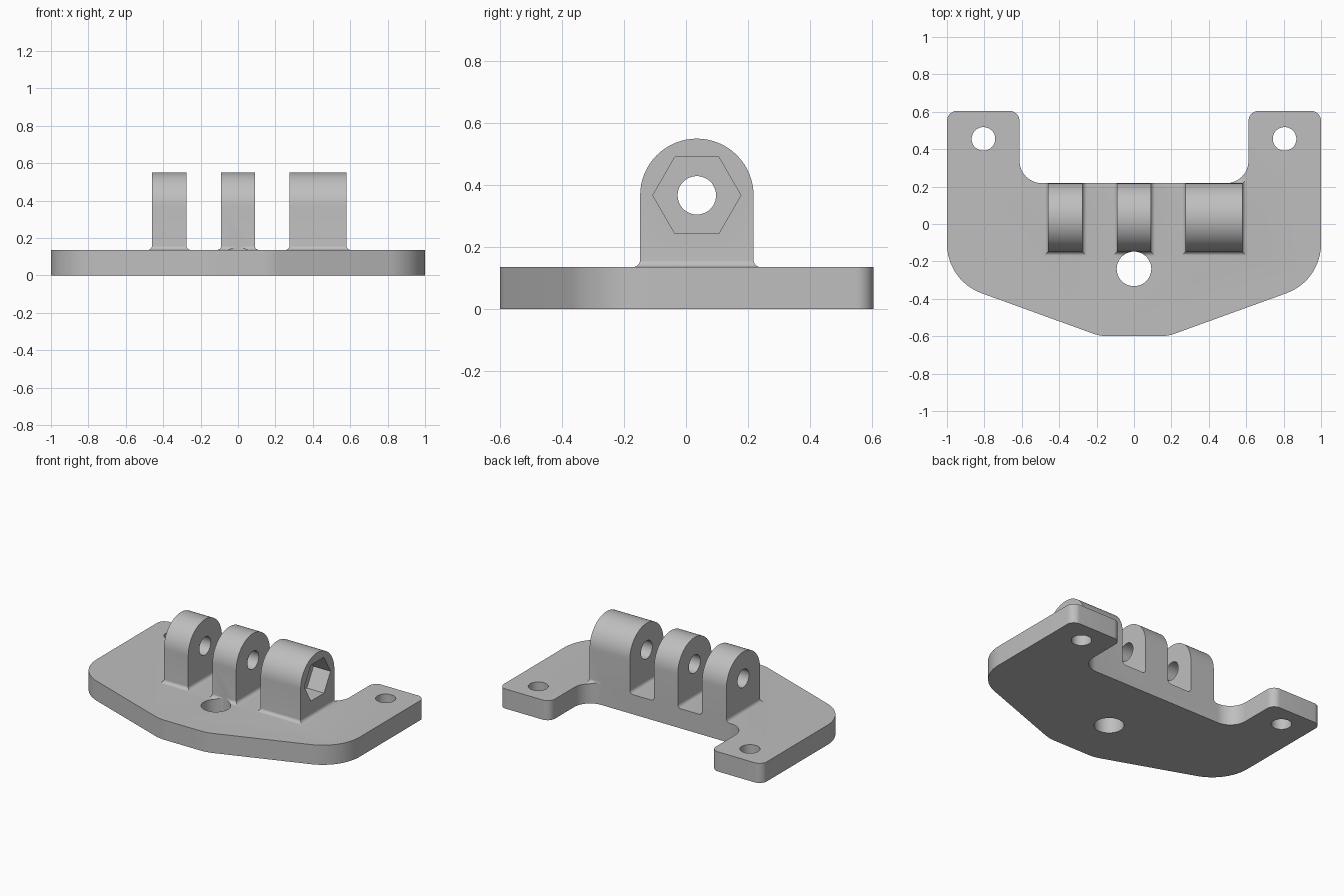
import bpy, bmesh, math
from mathutils import Vector

cube = bpy.data.objects.get("Cube")
if cube:
    bpy.data.objects.remove(cube, do_unlink=True)

TOP = 0.135                      # plate thickness
AXIS_Y, AXIS_Z, LUG_R = 0.035, 0.367, 0.183
BACK = AXIS_Y + LUG_R
FRONT = AXIS_Y - LUG_R
FILLET = 0.025
LUGS = [(-0.46, -0.275), (-0.09, 0.09), (0.275, 0.58)]

grey = bpy.data.materials.new("plain grey")
grey.use_nodes = True
colour = (0.52, 0.52, 0.52, 1)
grey.diffuse_color = colour
grey.node_tree.nodes["Principled BSDF"].inputs["Base Color"].default_value = colour


def loft(bm, rings):
    """Skin a stack of closed rings and cap both ends."""
    rows = [[bm.verts.new(p) for p in ring] for ring in rings]
    n = len(rows[0])
    for a, b in zip(rows, rows[1:]):
        for i in range(n):
            j = (i + 1) % n
            bm.faces.new((a[i], a[j], b[j], b[i]))
    bm.faces.new(rows[0][::-1])
    bm.faces.new(rows[-1])


def make(name, stacks):
    bm = bmesh.new()
    for rings in stacks:
        loft(bm, rings)
    bmesh.ops.recalc_face_normals(bm, faces=bm.faces)
    mesh = bpy.data.meshes.new(name)
    bm.to_mesh(mesh)
    bm.free()
    mesh.materials.append(grey)
    obj = bpy.data.objects.new(name, mesh)
    bpy.context.collection.objects.link(obj)
    return obj


def along_z(pts, z0, z1):
    return [[(x, y, z) for x, y in pts] for z in (z0, z1)]


def along_x(pts, x0, x1):
    return [[(x, y, z) for y, z in pts] for x in (x0, x1)]


def circle(cx, cy, r, n=48):
    return [(cx + r * math.cos(math.tau * i / n), cy + r * math.sin(math.tau * i / n))
            for i in range(n)]


def rounded(corners):
    """Closed outline from (x, y, radius) corners."""
    out = []
    for i, (x, y, r) in enumerate(corners):
        p = Vector((x, y))
        a = (Vector(corners[i - 1][:2]) - p).normalized()
        b = (Vector(corners[(i + 1) % len(corners)][:2]) - p).normalized()
        half = a.angle(b) / 2
        centre = p + (a + b).normalized() * (r / math.sin(half))
        start = p + a * (r / math.tan(half)) - centre
        end = p + b * (r / math.tan(half)) - centre
        sweep = math.pi - 2 * half
        steps = max(4, round(sweep / math.radians(6)))
        for k in range(steps + 1):
            t = k / steps
            v = (start * math.sin((1 - t) * sweep) + end * math.sin(t * sweep)) / math.sin(sweep)
            out.append(tuple(centre + v))
    return out


def combine(target, tool, operation):
    mod = target.modifiers.new(operation, 'BOOLEAN')
    mod.operation = operation
    mod.solver = 'EXACT'
    mod.object = tool
    bpy.ops.object.select_all(action='DESELECT')
    bpy.context.view_layer.objects.active = target
    target.select_set(True)
    bpy.ops.object.modifier_apply(modifier=mod.name)
    bpy.data.objects.remove(tool, do_unlink=True)


# Base plate: half the outline, mirrored across x
half = [(0.18, -0.6, 0.25), (1, -0.303, 0.28), (1, 0.605, 0.055),
        (0.612, 0.605, 0.055), (0.612, BACK, 0.12)]
outline = rounded(half + [(-x, y, r) for x, y, r in reversed(half)])
bracket = make("hinge_bracket", [along_z(outline, 0, TOP)])

# Round-topped lugs
arch = [(AXIS_Y + LUG_R * math.cos(math.pi * i / 32), AXIS_Z + LUG_R * math.sin(math.pi * i / 32))
        for i in range(33)]
arch += [(FRONT, 0.06), (BACK, 0.06)]
lugs = make("lugs", [along_x(arch, a, b) for a, b in LUGS])


# Concave fillets round the lug feet, trimmed to the plate outline
def skirt(a, b):
    def ring(o, z):
        return [(a - o, FRONT - o, z), (b + o, FRONT - o, z),
                (b + o, BACK + o, z), (a - o, BACK + o, z)]
    rings = [ring(FILLET, 0.11)]
    for i in range(7):
        t = math.pi / 2 * i / 6
        rings.append(ring(FILLET * (1 - math.sin(t)) - 0.0005, TOP + FILLET * (1 - math.cos(t))))
    return rings


fillets = make("fillets", [skirt(a, b) for a, b in LUGS])
combine(fillets, make("trim", [along_z(outline, 0.05, 0.3)]), 'INTERSECT')
combine(bracket, lugs, 'UNION')
combine(bracket, fillets, 'UNION')

# Screw holes, pivot bore and hexagonal nut pocket
holes = [(0.805, 0.455, 0.063), (-0.805, 0.455, 0.063), (0, -0.24, 0.0925)]
combine(bracket, make("screw_holes", [along_z(circle(*h), -0.1, 0.2) for h in holes]), 'DIFFERENCE')
combine(bracket, make("pivot_bore", [along_x(circle(AXIS_Y, AXIS_Z, 0.062), -0.7, 0.8)]), 'DIFFERENCE')
combine(bracket, make("nut_pocket", [along_x(circle(AXIS_Y, AXIS_Z, 0.142, 6), 0.45, 0.8)]), 'DIFFERENCE')

bpy.ops.object.select_all(action='DESELECT')
bpy.context.view_layer.objects.active = bracket
bracket.select_set(True)
bpy.ops.object.shade_smooth_by_angle(angle=math.radians(25))
